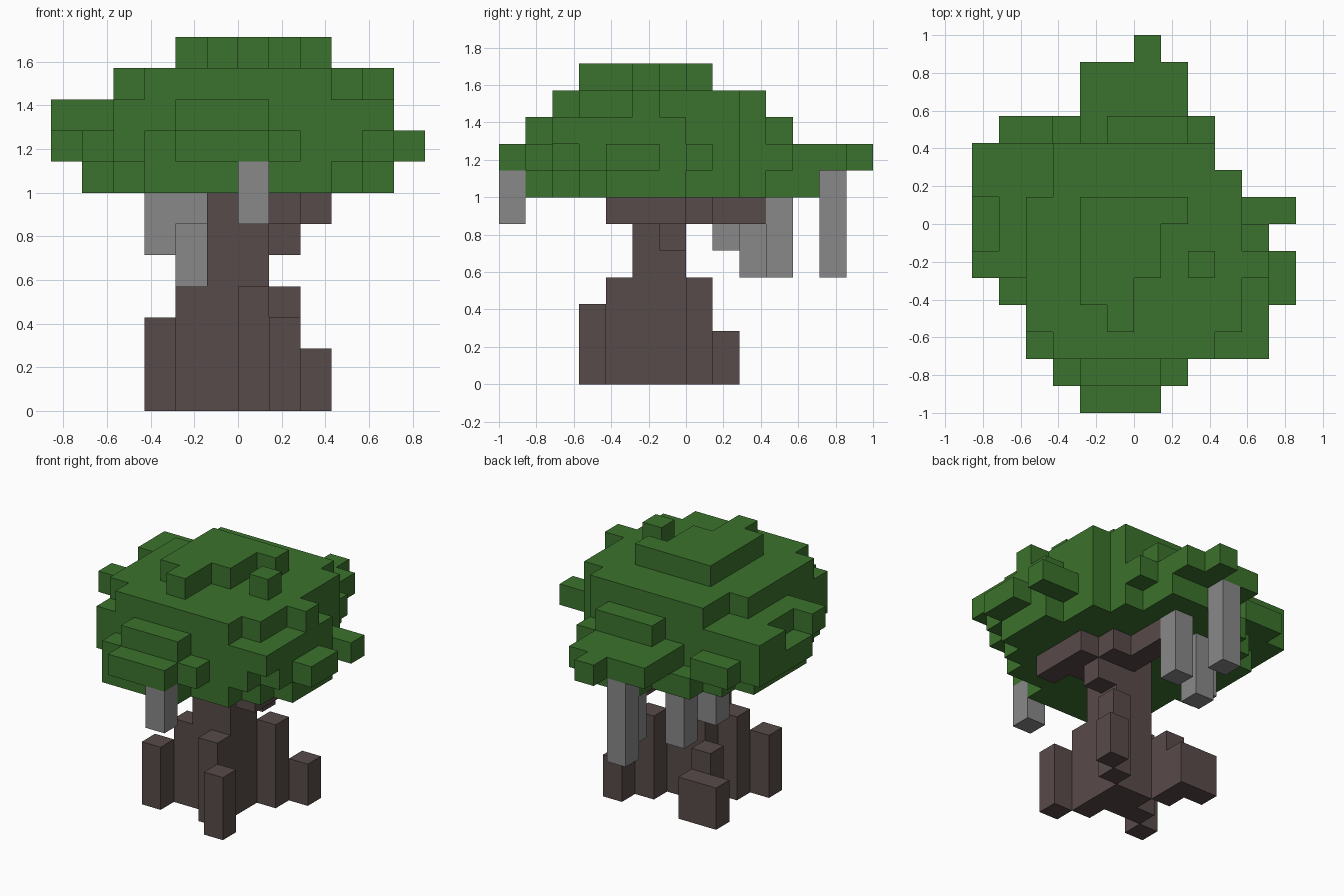
import bpy, bmesh, math
from mathutils import Vector

cube = bpy.data.objects.get("Cube")
if cube:
    bpy.data.objects.remove(cube, do_unlink=True)

UNIT = 1 / 7  # edge of one block


def make_material(name, colour):
    mat = bpy.data.materials.new(name)
    mat.use_nodes = True
    mat.diffuse_color = (*colour, 1)
    mat.node_tree.nodes["Principled BSDF"].inputs["Base Color"].default_value = (*colour, 1)
    return mat


def box(x, y, z):
    """Blocks filling the inclusive (low, high) ranges."""
    return {(i, j, k) for i in range(x[0], x[1] + 1)
            for j in range(y[0], y[1] + 1) for k in range(z[0], z[1] + 1)}


def column(x, y, low, high):
    return box((x, x), (y, y), (low, high))


def layer(z, first_y, rows):
    """One storey of blocks, a (low, high) x range for each row going back."""
    blocks = set()
    for n, row in enumerate(rows):
        blocks |= box(row, (first_y + n, first_y + n), (z, z))
    return blocks


def build(name, blocks, material):
    """Skin a set of blocks with their outer faces only."""
    bm = bmesh.new()
    corners = {}

    def vert(p):
        key = tuple(round(c) for c in p)
        if key not in corners:
            corners[key] = bm.verts.new(Vector(key) * UNIT)
        return corners[key]

    for block in blocks:
        for axis in range(3):
            for side in (0, 1):
                near = list(block)
                near[axis] += 2 * side - 1
                if tuple(near) in blocks:
                    continue
                u, v = (axis + 1) % 3, (axis + 2) % 3
                loop = []
                for a, b in ((0, 0), (1, 0), (1, 1), (0, 1)):
                    p = list(block)
                    p[axis] += side
                    p[u] += a
                    p[v] += b
                    loop.append(vert(p))
                bm.faces.new(loop if side else loop[::-1])
    bmesh.ops.dissolve_limit(bm, angle_limit=math.radians(1),
                             verts=bm.verts, edges=bm.edges)
    mesh = bpy.data.meshes.new(name)
    bm.to_mesh(mesh)
    bm.free()
    mesh.materials.append(material)
    obj = bpy.data.objects.new(name, mesh)
    bpy.context.scene.collection.objects.link(obj)


bark = make_material("bark brown", (0.097, 0.07, 0.067))
leaf = make_material("leaf green", (0.044, 0.17, 0.026))
vine = make_material("hanging grey", (0.25, 0.25, 0.25))

# Trunk core with separate roots around its foot
trunk = box((-1, 0), (-2, -1), (0, 6))
for x, y, top in ((1, -4, 2), (0, -3, 3), (-3, -3, 2), (-2, -2, 3),
                  (1, 0, 3), (2, 1, 1), (-2, 0, 2), (-2, 1, 1), (-3, 1, 1)):
    trunk |= column(x, y, 0, top)

# Branches spreading just under the leaves
trunk |= column(1, -1, 5, 6)
trunk |= box((1, 2), (-2, -1), (6, 6)) | column(2, -3, 6, 6)
trunk |= box((0, 0), (0, 2), (6, 6)) | column(1, 0, 6, 6)
build("trunk", trunk, bark)

# Canopy, storey by storey
canopy = layer(7, -6, [(-3, 0), (-3, 2), (-4, 3), (-4, 4), (-5, 4), (-5, 4),
                       (-5, 3), (-5, 3), (-4, 2), (-3, 1), (-1, 1)])
canopy |= layer(8, -7, [(-2, 0), (-3, 1), (-4, 3), (-4, 4), (-5, 5), (-5, 5), (-6, 4),
                        (-6, 5), (-6, 3), (-6, 2), (-5, 2), (-2, 1), (-2, 1), (0, 0)])
canopy |= layer(9, -6, [(-2, 0), (-4, 4), (-4, 4), (-4, 4), (-6, 4), (-5, 4),
                        (-5, 3), (-6, 3), (-6, 2), (-1, 1)])
canopy |= layer(10, -5, [(-3, 2), (-4, 3), (-4, 3), (-4, 4), (-4, 3), (-4, 3),
                         (-3, 3), (-3, 2)])
canopy |= layer(11, -4, [(-1, -1), (-2, -1), (-2, 0), (-2, 0), (-2, 1)])
canopy |= column(2, -2, 11, 11)
canopy -= column(-3, 3, 8, 8)
build("canopy", canopy, leaf)

# Hanging pieces below the leaves
hanging = {
    "front_hanger": column(0, -7, 6, 7),
    "rear_hanger": column(-1, 5, 4, 7),
    "middle_hanger": column(0, 3, 4, 6),
    "side_hanger": column(-2, 2, 4, 6) | column(-2, 1, 6, 6),
    "short_hanger": column(-3, 1, 5, 6),
}
for name, blocks in hanging.items():
    build(name, blocks, vine)
